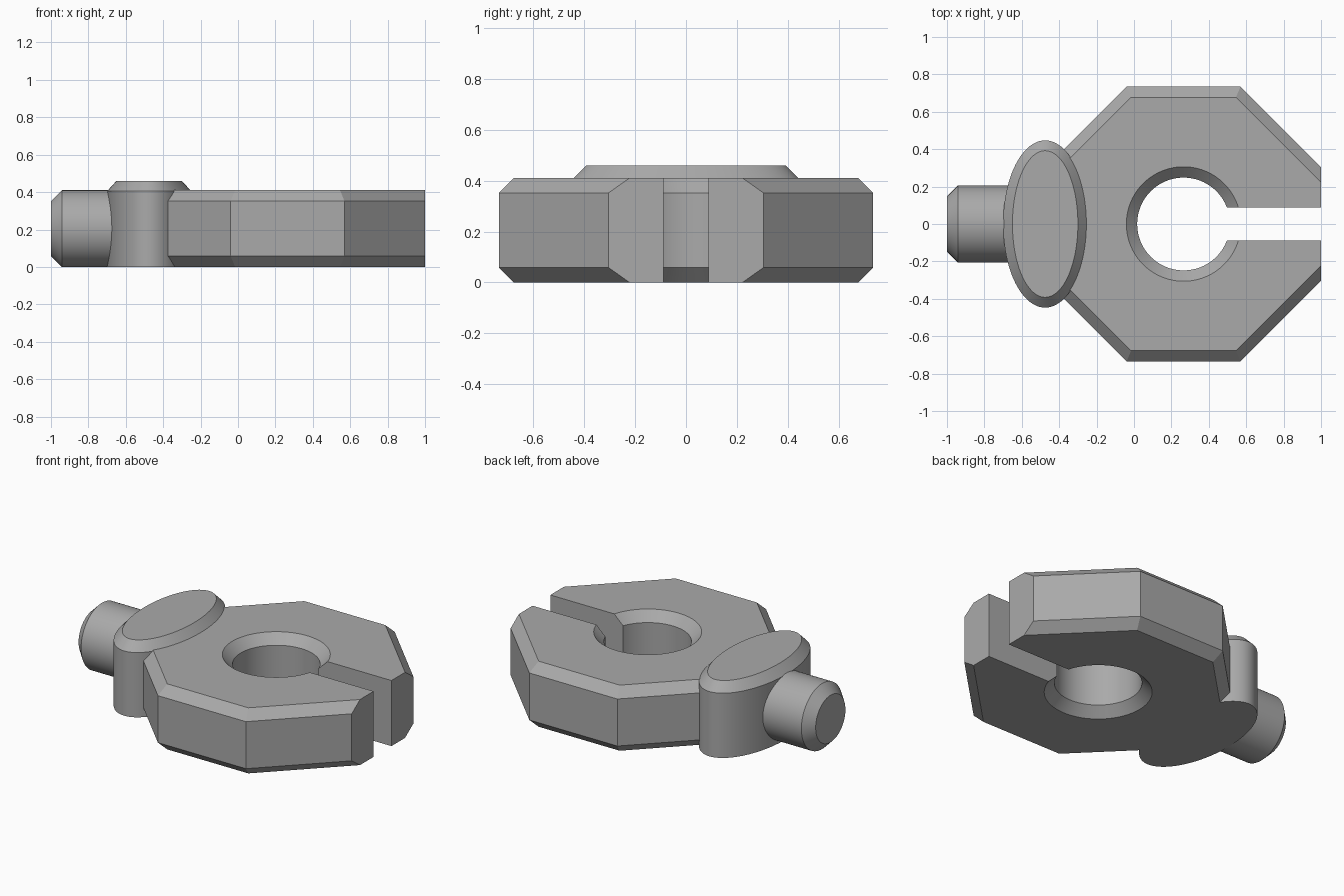
import bpy, bmesh, math

if "Cube" in bpy.data.objects:
    bpy.data.objects.remove(bpy.data.objects["Cube"], do_unlink=True)

CX = 0.265        # centre of the octagon and its hole
A = 0.735         # octagon half width
H = 0.41          # plate height
C = 0.058         # chamfer size

steel = bpy.data.materials.new("plain grey")
steel.use_nodes = True
grey = (0.4, 0.4, 0.4, 1)
steel.diffuse_color = grey
steel.node_tree.nodes["Principled BSDF"].inputs["Base Color"].default_value = grey


def loft(name, rings):
    """Solid skinned through matching rings of points, capped at both ends."""
    bm = bmesh.new()
    loops = [[bm.verts.new(p) for p in ring] for ring in rings]
    n = len(loops[0])
    for lo, hi in zip(loops, loops[1:]):
        for i in range(n):
            j = (i + 1) % n
            bm.faces.new((lo[i], lo[j], hi[j], hi[i]))
    bm.faces.new(loops[0][::-1])
    bm.faces.new(loops[-1])
    bmesh.ops.recalc_face_normals(bm, faces=bm.faces)
    mesh = bpy.data.meshes.new(name)
    bm.to_mesh(mesh)
    bm.free()
    mesh.materials.append(steel)
    ob = bpy.data.objects.new(name, mesh)
    bpy.context.collection.objects.link(ob)
    return ob


def ellipse(cx, rx, ry, z, n=96):
    turns = [math.tau * i / n for i in range(n)]
    return [(cx + rx * math.cos(t), ry * math.sin(t), z) for t in turns]


def octagon(inset, z):
    """Octagon whose end faces (+x and -x) stay put when the rest is inset."""
    a = A - inset
    flat, end = a * (math.sqrt(2) - 1), a * math.sqrt(2) - A
    quarter = [(A, end), (flat, a)]
    half = quarter + [(-x, y) for x, y in quarter[::-1]]
    outline = half + [(x, -y) for x, y in half[::-1]]
    return [(CX + x, y, z) for x, y in outline]


def smooth(ob):
    bpy.ops.object.select_all(action="DESELECT")
    ob.select_set(True)
    bpy.context.view_layer.objects.active = ob
    bpy.ops.object.shade_smooth_by_angle(angle=math.radians(25))


def cut(ob, cutter):
    mod = ob.modifiers.new("cut", "BOOLEAN")
    mod.operation, mod.solver, mod.object = "DIFFERENCE", "EXACT", cutter
    bpy.context.view_layer.objects.active = ob
    bpy.ops.object.modifier_apply(modifier=mod.name)
    bpy.data.objects.remove(cutter, do_unlink=True)


# Chamfered octagonal plate
plate = loft("octagonal_plate", [octagon(C, 0), octagon(0, C), octagon(0, H - C), octagon(C, H)])

# Hole, countersunk on both sides
R, E = 0.248, 0.05
radii = [(R + C + E, -E), (R, C), (R, H - C), (R + C + E, H + E)]
cut(plate, loft("hole_cutter", [ellipse(CX, r, r, z) for r, z in radii]))

# Slot from the hole out through the +x end
S = 0.088
slot = [(CX, -S), (CX + 1, -S), (CX + 1, S), (CX, S)]
cut(plate, loft("slot_cutter", [[(x, y, z) for x, y in slot] for z in (-0.1, 0.6)]))
smooth(plate)

# Oval collar with a chamfered top
collar = loft("oval_collar", [ellipse(-0.475, 0.225, 0.447, 0), ellipse(-0.475, 0.225, 0.447, 0.405),
                              ellipse(-0.475, 0.175, 0.392, 0.46)])
smooth(collar)

# Round stub along x with a chamfered end
P = H / 2
profile = [(-1, P - C), (-1 + C, P), (-0.5, P)]
stub = loft("round_stub", [[(x, u, v + P) for u, v, _ in ellipse(0, r, r, 0)] for x, r in profile])
smooth(stub)
